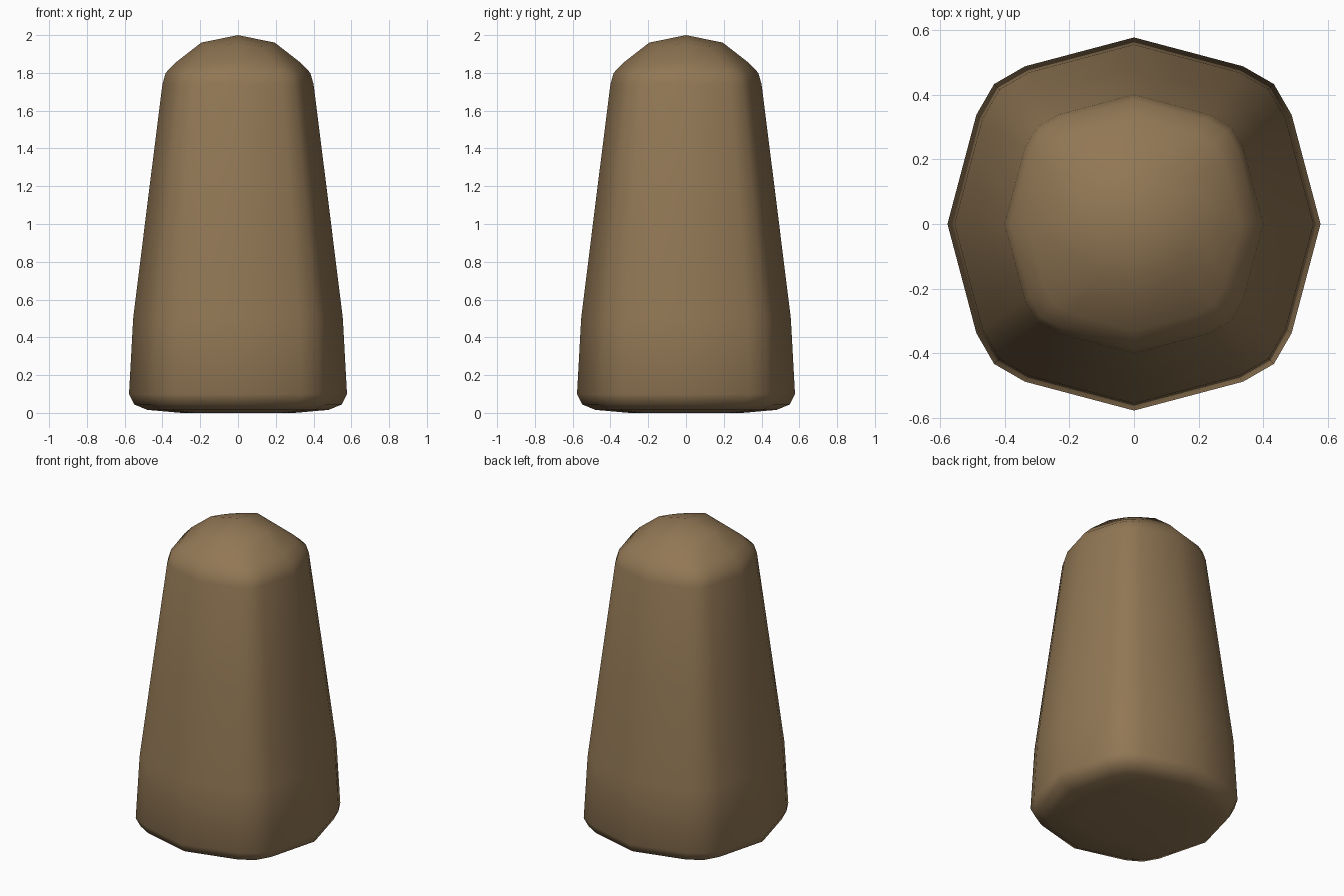
import bpy, bmesh

if "Cube" in bpy.data.objects:
    bpy.data.objects.remove(bpy.data.objects["Cube"])

# Material
mat = bpy.data.materials.new("warm brown")
mat.diffuse_color = (0.285, 0.185, 0.09, 1)
mat.use_nodes = True
mat.node_tree.nodes["Principled BSDF"].inputs["Base Color"].default_value = mat.diffuse_color

# Rounded-square cross-section: one quadrant, then turned four times
quad = [(1, 0), (0.845, 0.585), (0.75, 0.75), (0.585, 0.845)]
section = []
for _ in range(4):
    section += quad
    quad = [(-y, x) for x, y in quad]

# Rings from bottom to top: radius, height, extra height at the corners
rings = [(0.30, 0.0, 0.0), (0.48, 0.016, 0.0), (0.55, 0.045, 0.0),
         (0.577, 0.10, 0.0), (0.555, 0.50, 0.0), (0.478, 1.12, 0.0),
         (0.40, 1.74, 0.0), (0.383, 1.80, -0.005), (0.33, 1.855, -0.015),
         (0.195, 1.96, -0.025)]

# Tapered body with domed top
bm = bmesh.new()
loops = []
for r, z, lift in rings:
    loops.append([bm.verts.new((x * r, y * r, z + lift * min(abs(x), abs(y)) / 0.75))
                  for x, y in section])
n = len(section)
for a, b in zip(loops, loops[1:]):
    for i in range(n):
        j = (i + 1) % n
        bm.faces.new((a[i], a[j], b[j], b[i]))
bm.faces.new(loops[0][::-1])
tip = bm.verts.new((0, 0, 2))
for i in range(n):
    bm.faces.new((loops[-1][i], loops[-1][(i + 1) % n], tip))
bmesh.ops.recalc_face_normals(bm, faces=bm.faces)
for f in bm.faces:
    f.smooth = True

mesh = bpy.data.meshes.new("tapered_post")
bm.to_mesh(mesh)
bm.free()
mesh.materials.append(mat)
post = bpy.data.objects.new("tapered_post", mesh)
bpy.context.collection.objects.link(post)
